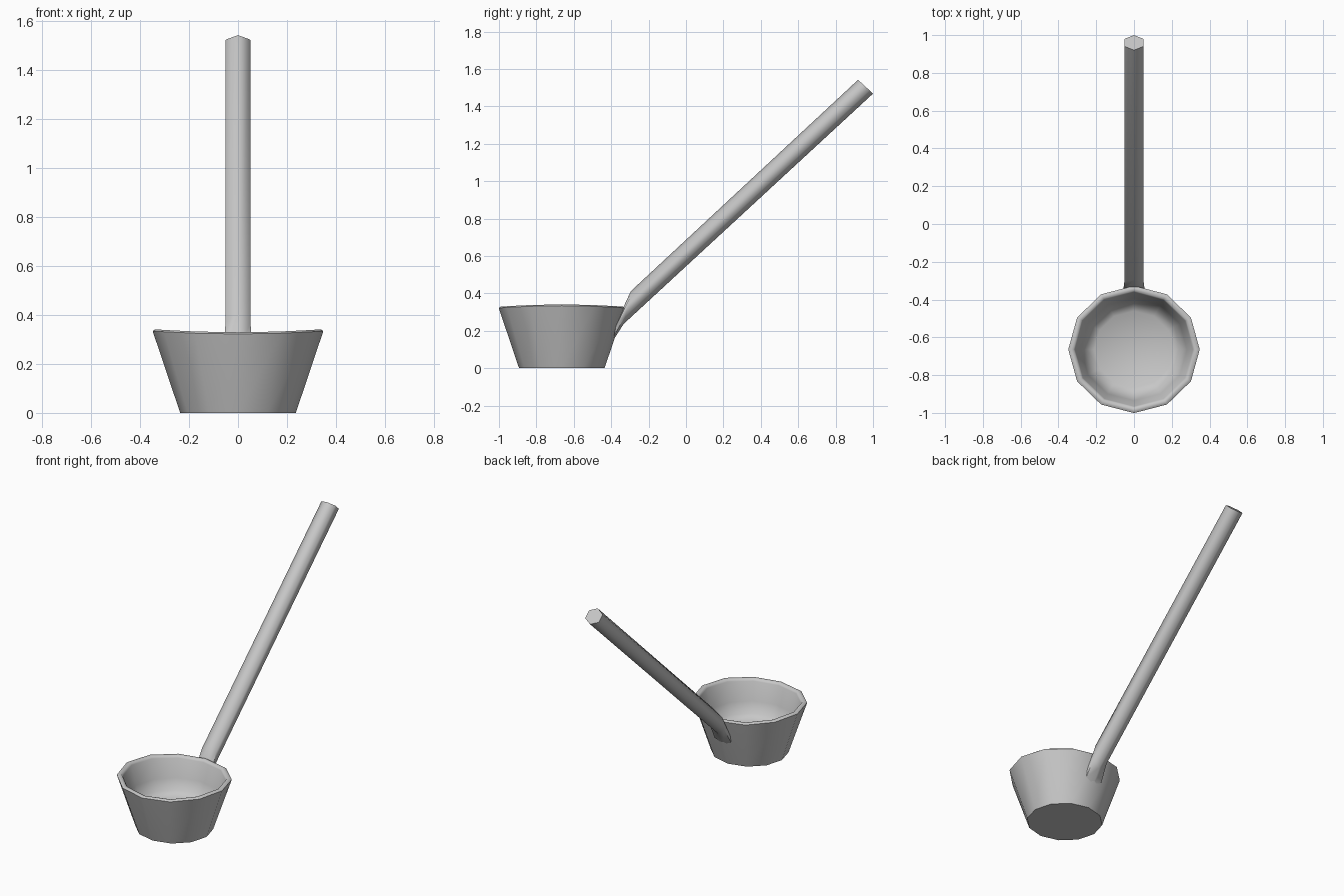
import bpy, bmesh, math
from mathutils import Vector

cube = bpy.data.objects.get("Cube")
if cube:
    bpy.data.objects.remove(cube, do_unlink=True)

grey = bpy.data.materials.new("plain grey")
grey.use_nodes = True
colour = (0.57, 0.57, 0.57, 1)
grey.diffuse_color = colour
grey.node_tree.nodes["Principled BSDF"].inputs["Base Color"].default_value = colour


def skin_rings(name, rings):
    """Bridge equal rings of points, cap both ends and shade smoothly."""
    bm = bmesh.new()
    loops = [[bm.verts.new(p) for p in ring] for ring in rings]
    n = len(loops[0])
    for a, b in zip(loops, loops[1:]):
        for i in range(n):
            j = (i + 1) % n
            bm.faces.new((a[i], a[j], b[j], b[i]))
    bm.faces.new(loops[0][::-1])
    bm.faces.new(loops[-1])
    bmesh.ops.recalc_face_normals(bm, faces=bm.faces)
    mesh = bpy.data.meshes.new(name)
    bm.to_mesh(mesh)
    bm.free()
    obj = bpy.data.objects.new(name, mesh)
    bpy.context.collection.objects.link(obj)
    mesh.materials.append(grey)
    bpy.ops.object.select_all(action='DESELECT')
    obj.select_set(True)
    bpy.context.view_layer.objects.active = obj
    bpy.ops.object.shade_smooth_by_angle(angle=math.radians(65))
    return obj


# Bowl: twelve-sided tapered cup with a rounded rim and a hollow inside
SIDES = 12
CENTRE_Y = -0.664
profile = [(0.236, 0), (0.345, 0.318), (0.348, 0.328), (0.338, 0.335),
           (0.32, 0.333), (0.312, 0.32), (0.28, 0.2), (0.252, 0.13),
           (0.21, 0.105)]


def bowl_ring(radius, z):
    ring = []
    for i in range(SIDES):
        a = math.tau * i / SIDES
        lift = 0.006 * math.cos(2 * a) * (z > 0.3)
        ring.append((radius * math.cos(a),
                     CENTRE_Y + 0.968 * radius * math.sin(a), z + lift))
    return ring


skin_rings("bowl", [bowl_ring(r, z) for r, z in profile])


# Handle: six-sided bar, bent at its foot to meet the bowl wall
def handle_ring(top, bottom, half_width):
    top, bottom = Vector((0, *top)), Vector((0, *bottom))
    mid, half = (top + bottom) / 2, (top - bottom) / 2
    wide = half_width / math.cos(math.radians(30))
    return [mid + half * math.cos(math.tau * i / 6)
            + Vector((wide * math.sin(math.tau * i / 6), 0, 0))
            for i in range(6)]


skin_rings("handle", [
    handle_ring((-0.37, 0.25), (-0.39, 0.148), 0.06),
    handle_ring((-0.295, 0.412), (-0.333, 0.237), 0.051),
    handle_ring((0.92, 1.542), (1.0, 1.468), 0.05),
])
